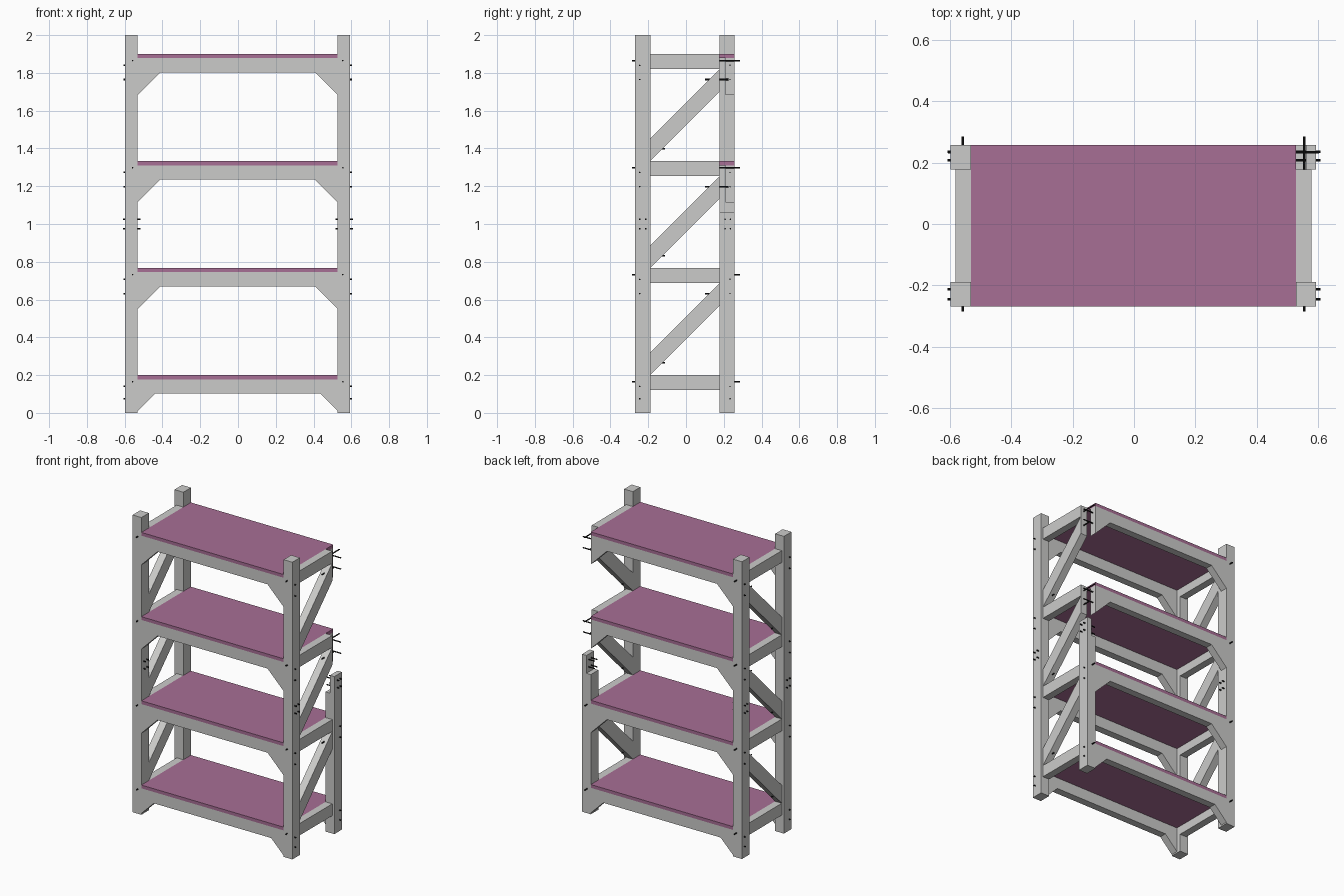
import bpy, bmesh, math
from mathutils import Matrix, Vector

if "Cube" in bpy.data.objects:
    bpy.data.objects.remove(bpy.data.objects["Cube"])


def material(name, rgb):
    m = bpy.data.materials.new(name)
    m.diffuse_color = (*rgb, 1)
    m.use_nodes = True
    m.node_tree.nodes["Principled BSDF"].inputs["Base Color"].default_value = m.diffuse_color
    return m


GREY = material("grey timber", (0.60, 0.60, 0.59))
PURPLE = material("purple board", (0.39, 0.157, 0.30))
BLACK = material("black steel", (0.012, 0.012, 0.012))


def finish(name, bm, mat):
    bmesh.ops.recalc_face_normals(bm, faces=bm.faces)
    me = bpy.data.meshes.new(name)
    bm.to_mesh(me)
    bm.free()
    me.materials.append(mat)
    ob = bpy.data.objects.new(name, me)
    bpy.context.collection.objects.link(ob)
    return ob


def prism(name, points, axis, a, b, mat):
    """Extrude a 2D profile along axis 'x' (points y,z) or 'y' (points x,z)."""
    bm = bmesh.new()
    place = (lambda p, d: (d, p[0], p[1])) if axis == 'x' else (lambda p, d: (p[0], d, p[1]))
    face = bm.faces.new([bm.verts.new(place(p, a)) for p in points])
    ext = bmesh.ops.extrude_face_region(bm, geom=[face])
    verts = [v for v in ext["geom"] if isinstance(v, bmesh.types.BMVert)]
    bmesh.ops.translate(bm, verts=verts, vec=place((0, 0), b - a))
    return finish(name, bm, mat)


def box(name, x, y, z, mat):
    pts = [(x[0], z[0]), (x[1], z[0]), (x[1], z[1]), (x[0], z[1])]
    return prism(name, pts, 'y', y[0], y[1], mat)


def add_bolt(bm, start, end, r=0.004):
    start, end = Vector(start), Vector(end)
    d = end - start
    rot = d.to_track_quat('Z', 'Y').to_matrix().to_4x4()
    bmesh.ops.create_cone(bm, cap_ends=True, segments=8, radius1=r, radius2=r,
                          depth=d.length, matrix=Matrix.Translation((start + end) / 2) @ rot)


# Main dimensions
XL, XR = (-0.597, -0.531), (0.528, 0.593)     # left and right posts
YF, YB = (-0.269, -0.189), (0.177, 0.258)     # front and back posts
SHELVES = [0.2, 0.767, 1.333, 1.9]            # shelf top heights
BOARD = 0.022
RAIL = 0.05                                   # rail thickness
SIDES = {"left": (-0.581, -0.531), "right": (0.528, 0.578)}

# Posts: three full height, the back right one is only its lower half
box("front_left_post", XL, YF, (0, 2), GREY)
box("front_right_post", XR, YF, (0, 2), GREY)
box("back_left_post", XL, YB, (0, 2), GREY)
xm = sum(XR) / 2                              # half-lap joint at the top
prism("back_right_lower_post",
      [(XR[0], 0), (XR[1], 0), (XR[1], 1.06), (xm, 1.06), (xm, 0.94), (XR[0], 0.94)],
      'y', YB[0], YB[1], GREY)

for i, top in enumerate(SHELVES):
    # Shelf boards
    cuts = [XL[1], 0.172, 0.437, XR[0]]
    for k in range(3):
        box(f"shelf_board_{i}_{k}", (cuts[k], cuts[k + 1]), (YF[0], YB[1]),
            (top - BOARD, top), PURPLE)
    # Long rails with corner gussets
    g = 0.12 if i else 0.093
    t, b = top - BOARD, top - 0.098
    l, r = XL[1], XR[0]
    shape = [(l, t), (l, b - g), (l + g, b), (r - g, b), (r, b - g), (r, t)]
    prism(f"front_rail_{i}", shape, 'y', YF[0], YF[0] + RAIL, GREY)
    prism(f"back_rail_{i}", shape, 'y', YB[1] - RAIL, YB[1], GREY)
    for side, xs in SIDES.items():
        # Side rails
        box(f"{side}_rail_{i}", xs, (YF[1], YB[0]), (top - 0.08, top), GREY)
        # Diagonal braces, low at the front and high at the back
        if i:
            lo, hi = SHELVES[i - 1], top - 0.08
            run = YB[0] - YF[1]
            prism(f"{side}_brace_{i}",
                  [(YF[1], lo), (YB[0], lo + run), (YB[0], hi), (YF[1], hi - run)],
                  'x', xs[0], xs[1], GREY)

# Bolts
bm = bmesh.new()
for s, x_out, x_in, x_mid in ((-1, -0.606, -0.545, -0.558), (1, 0.603, 0.515, 0.555)):
    for i, top in enumerate(SHELVES):
        # into the ends of the long rails
        for y in (-0.245, 0.233):
            for z in (top - 0.06, top - (0.135 if i else 0.125)):
                add_bolt(bm, (x_in, y, z), (x_out, y, z))
        # into the ends of the side rails
        z = top - 0.035
        add_bolt(bm, (x_mid, -0.285, z), (x_mid, -0.16, z))
        add_bolt(bm, (x_mid, 0.15, z), (x_mid, 0.285, z))
        # through the braces
        if i:
            z = top - 0.135
            add_bolt(bm, (x_mid, 0.1, z), (x_mid, 0.225, z))
            z = SHELVES[i - 1] + 0.065
            add_bolt(bm, (x_mid, -0.24, z), (x_mid, -0.11, z))
    # through the post joints
    for y in (-0.245, -0.213, 0.207, 0.235):
        for z in (0.975, 1.025):
            add_bolt(bm, (s * 0.515, y, z), (s * 0.608, y, z))
finish("bolts", bm, BLACK)
